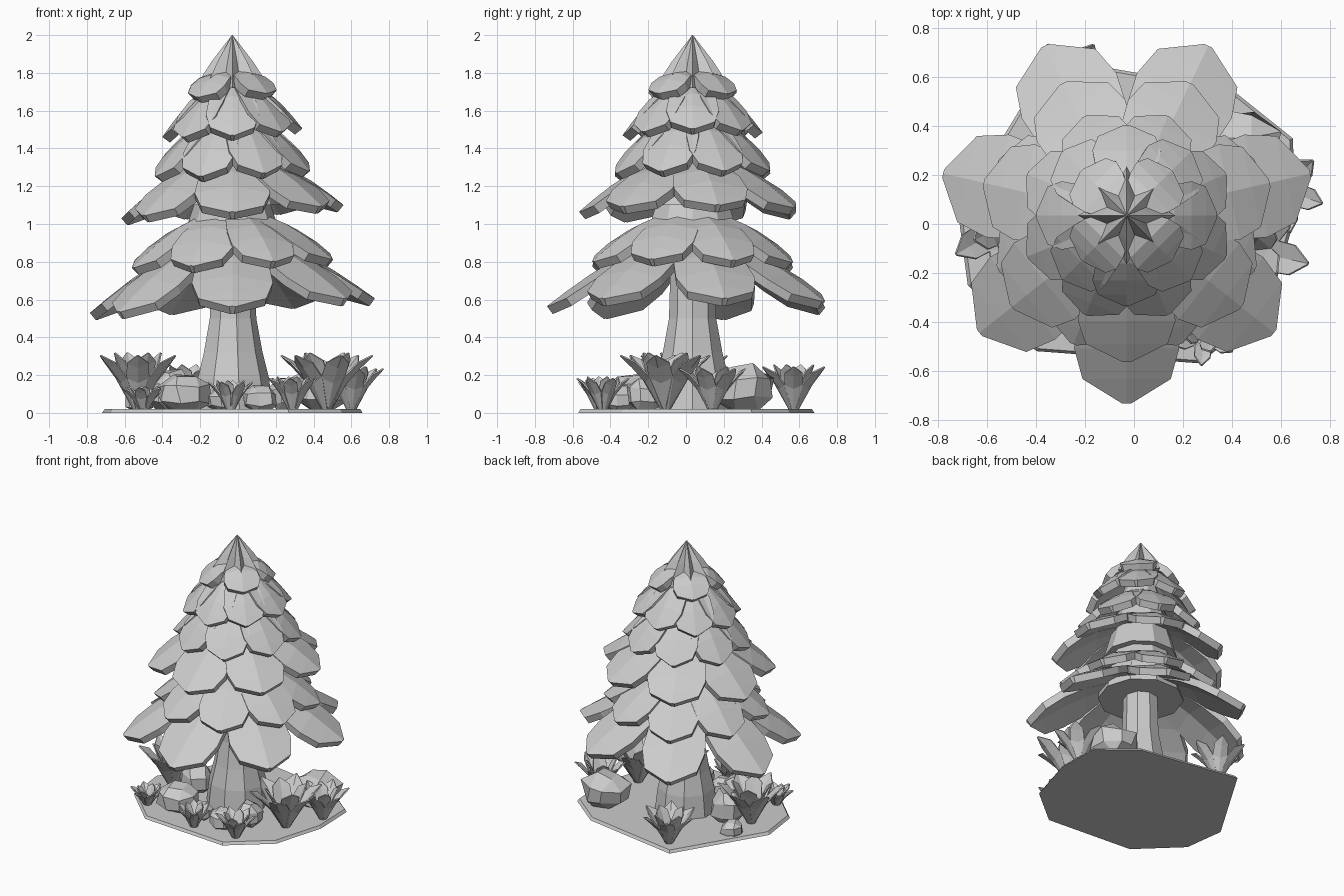
import bpy, bmesh, math, random
from mathutils import Vector

random.seed(4)
if "Cube" in bpy.data.objects:
    bpy.data.objects.remove(bpy.data.objects["Cube"])

grey = bpy.data.materials.new("light grey")
grey.use_nodes = True
GREY = (0.6, 0.6, 0.6, 1)
grey.diffuse_color = GREY
grey.node_tree.nodes["Principled BSDF"].inputs["Base Color"].default_value = GREY

AXIS = Vector((-0.03, 0.035, 0))


def finish(name, bm, loc=(0, 0, 0), thickness=0):
    if not thickness:
        bmesh.ops.recalc_face_normals(bm, faces=bm.faces)
    mesh = bpy.data.meshes.new(name)
    bm.to_mesh(mesh)
    bm.free()
    mesh.materials.append(grey)
    ob = bpy.data.objects.new(name, mesh)
    ob.location = loc
    bpy.context.collection.objects.link(ob)
    if thickness:
        mod = ob.modifiers.new("thickness", "SOLIDIFY")
        mod.thickness = thickness
        mod.offset = -1


def lathe(name, rings, sides, loc=(0, 0, 0), star=1.0):
    """Stack of polygon rings (radius, height); star pulls in every other corner."""
    bm = bmesh.new()
    loops = []
    for r, z in rings:
        loop = []
        for i in range(sides):
            a = 2 * math.pi * i / sides
            q = r * (star if i % 2 else 1)
            loop.append(bm.verts.new((q * math.cos(a), q * math.sin(a), z)))
        loops.append(loop)
    for lo, hi in zip(loops, loops[1:]):
        for i in range(sides):
            j = (i + 1) % sides
            bm.faces.new((lo[i], lo[j], hi[j], hi[i]))
    bm.faces.new(loops[0][::-1])
    bm.faces.new(loops[-1])
    finish(name, bm, loc)


def add_blade(bm, angle, path, half_width, outline, sag):
    """Leaf with a raised middle; path(t) gives (radius, height)."""
    out = Vector((math.cos(angle), math.sin(angle), 0))
    side = Vector((-out.y, out.x, 0))
    rows = []
    for t, w in outline:
        r, z = path(t)
        w *= half_width
        mid = out * r + Vector((0, 0, z))
        drop = Vector((0, 0, -sag * w))
        rows.append([bm.verts.new(p) for p in (mid - side * w + drop, mid, mid + side * w + drop)])
    for a, b in zip(rows, rows[1:]):
        for k in (0, 1):
            bm.faces.new((a[k], b[k], b[k + 1], a[k + 1]))


# ground slab
rim = [(-.68, -.25), (-.4, -.52), (.27, -.57), (.55, -.34), (.66, .03),
       (.65, .35), (.4, .55), (-.34, .68), (-.72, .05)]
bm = bmesh.new()
base = bm.faces.new([bm.verts.new((x, y, 0)) for x, y in rim])
top = bmesh.ops.extrude_face_region(bm, geom=[base])["geom"]
for v in top:
    if isinstance(v, bmesh.types.BMVert):
        v.co = (v.co.x * .98, v.co.y * .98, .02)
finish("ground", bm)

# trunk, hidden cores and pointed crown
lathe("trunk", [(.215, .01), (.195, .18), (.16, .32), (.127, .5), (.115, .9)], 9, AXIS)
lathe("lower_core", [(.29, .78), (.26, .93), (.17, 1.2)], 10, AXIS)
lathe("middle_core", [(.25, 1.1), (.14, 1.5)], 10, AXIS)
lathe("upper_core", [(.17, 1.45), (.06, 1.8)], 10, AXIS)
lathe("crown", [(.2, 1.72), (.11, 1.86), (.002, 2.0)], 16, AXIS, star=.6)

# branch tiers: count, turn in steps, inner radius and height, tip radius and height, half width
TIERS = [
    ("crown_leaves", 4, .5, .05, 1.82, .26, 1.69, .125),
    ("first_tier", 8, 0, .08, 1.76, .37, 1.48, .14),
    ("second_tier", 8, .5, .11, 1.58, .44, 1.27, .15),
    ("third_tier", 7, 0, .13, 1.36, .6, 1.07, .2),
    ("fourth_tier", 8, .5, .13, 1.07, .57, .79, .175),
    ("bottom_tier", 7, 0, .14, .94, .77, .57, .215),
]
BRANCH = [(0, .55), (.4, .9), (.64, 1), (.84, .84), (1, .08)]
for name, n, turn, r0, z0, r1, z1, hw in TIERS:
    bm = bmesh.new()
    for i in range(n):
        angle = -math.pi / 2 + 2 * math.pi * (i + turn) / n
        lift = random.uniform(-.01, .01) + .05 * r1 * math.cos(angle)

        def path(t):
            return r0 + (r1 - r0) * t, z0 + (z1 - z0 + lift) * t + .035 * math.sin(math.pi * t)
        add_blade(bm, angle, path, hw, BRANCH, .2)
    finish(name, bm, AXIS, thickness=.05)

# leafy tufts: x, y, spread, height
TUFTS = [(-.53, -.01, .21, .31), (.47, -.11, .23, .31), (-.04, -.46, .1, .17),
         (.29, -.44, .12, .19), (.6, .14, .16, .24), (-.26, .57, .17, .25),
         (-.5, -.35, .1, .14)]
TUFT_LEAF = [(0, .25), (.45, .85), (.75, .8), (1, .05)]
for k, (x, y, spread, height) in enumerate(TUFTS):
    bm = bmesh.new()
    for ring, count in ((1, 6), (.55, 4)):
        for i in range(count):
            def path(t):
                return .015 + spread * ring * t ** 1.2, (height - .02) * (1.1 - .1 * ring) * t ** .85
            add_blade(bm, 2 * math.pi * (i + .5 * ring + k * .3) / count, path,
                      spread * .33, TUFT_LEAF, -.45)
    finish("tuft_%d" % (k + 1), bm, (x, y, .015), thickness=.008)
    lathe("tuft_foot_%d" % (k + 1), [(.022, 0), (.014, .03)], 6, (x, y, .015))

# rocks: x, y, radius, height
ROCKS = [(-.29, -.29, .135, .2), (.44, .31, .155, .25), (-.52, .21, .07, .11),
         (.12, -.35, .085, .14), (-.08, -.31, .075, .12), (.25, -.22, .085, .18),
         (-.36, .03, .11, .22)]
for k, (x, y, r, h) in enumerate(ROCKS):
    bm = bmesh.new()
    bmesh.ops.create_cube(bm, size=2)
    bmesh.ops.bevel(bm, geom=bm.edges[:], offset=.6, segments=1, affect="EDGES")
    spin = random.uniform(0, 3)
    c, s = math.cos(spin), math.sin(spin)
    for v in bm.verts:
        p = v.co + Vector([random.uniform(-.12, .12) for _ in range(3)])
        v.co = (r * .95 * (c * p.x - s * p.y), r * .95 * (s * p.x + c * p.y),
                max(.01, h * (.5 + .5 * p.z)))
    finish("rock_%d" % (k + 1), bm, (x, y, 0))
